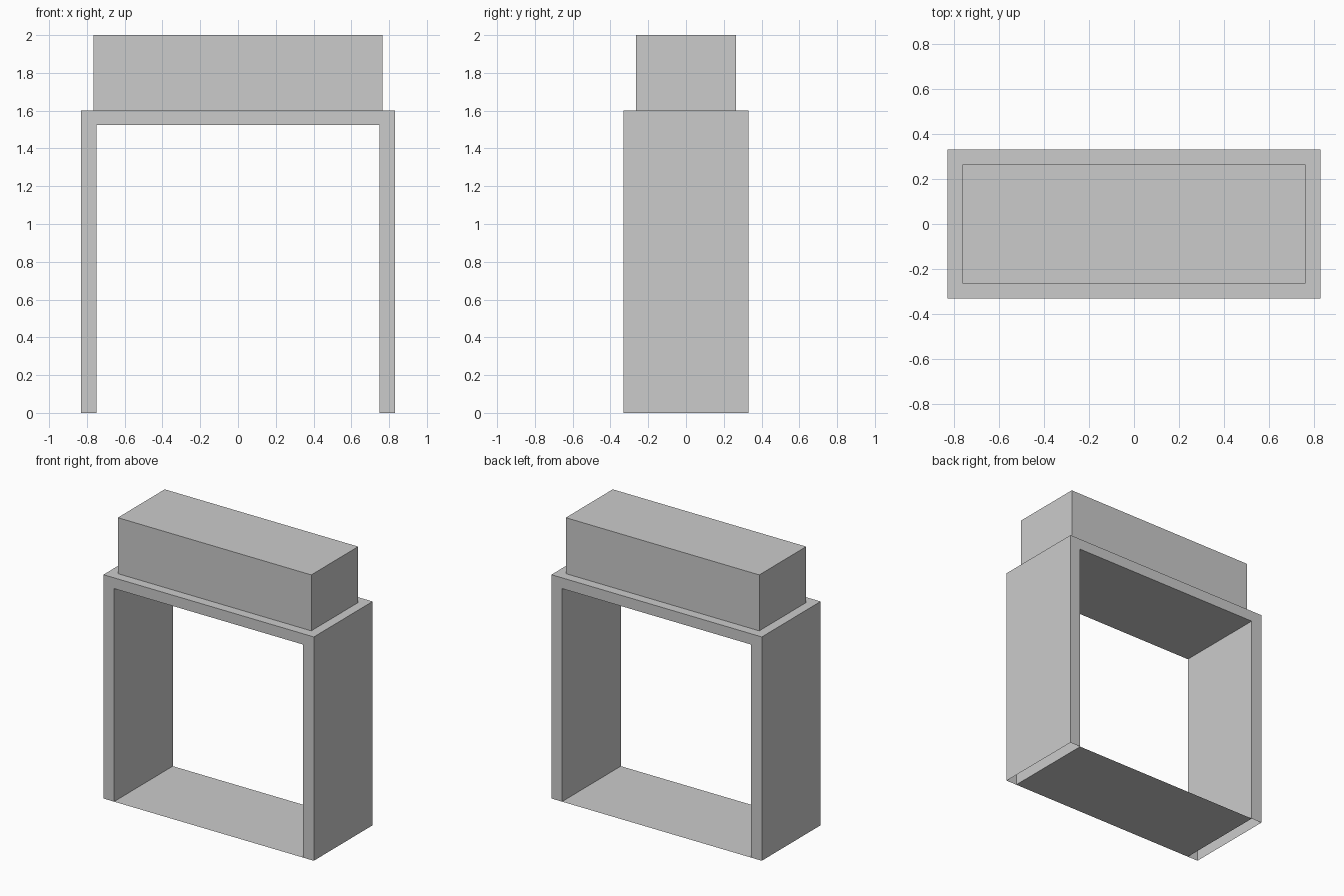
import bpy, bmesh
from mathutils import Vector

if "Cube" in bpy.data.objects:
    bpy.data.objects.remove(bpy.data.objects["Cube"])

HALF_W, HALF_D = 0.832, 0.332      # outer half width and depth
OPEN_W, OPEN_H = 0.748, 1.523      # opening half width and height
SHELF, TOP, INSET = 1.6, 2.0, 0.067


def add_object(name, bm):
    mesh = bpy.data.meshes.new(name)
    bm.to_mesh(mesh)
    bm.free()
    obj = bpy.data.objects.new(name, mesh)
    bpy.context.collection.objects.link(obj)
    return obj


# Surround: arch profile pulled from front to back
bm = bmesh.new()
half = [(HALF_W, SHELF), (HALF_W, 0), (OPEN_W, 0), (OPEN_W, OPEN_H)]
profile = half + [(-x, z) for x, z in reversed(half)]
front = bm.faces.new([bm.verts.new((x, -HALF_D, z)) for x, z in profile])
ext = bmesh.ops.extrude_face_region(bm, geom=[front])
bmesh.ops.translate(bm, vec=(0, 2 * HALF_D, 0),
                    verts=[g for g in ext["geom"] if isinstance(g, bmesh.types.BMVert)])
bmesh.ops.recalc_face_normals(bm, faces=bm.faces[:])

# Upper block: inset the shelf and raise it
shelf = max(bm.faces, key=lambda f: f.calc_center_median().z)
bmesh.ops.inset_region(bm, faces=[shelf], thickness=INSET, use_even_offset=True)
raised = bmesh.ops.extrude_discrete_faces(bm, faces=[shelf])["faces"][0]
bmesh.ops.translate(bm, vec=(0, 0, TOP - SHELF), verts=raised.verts[:])

# Leg undersides are open
undersides = [f for f in bm.faces if all(abs(v.co.z) < 1e-5 for v in f.verts)]
bmesh.ops.delete(bm, geom=undersides, context="FACES_ONLY")
add_object("fireplace_surround", bm)

# Floor: single sheet across the opening
bm = bmesh.new()
bmesh.ops.create_grid(bm, x_segments=1, y_segments=1, size=1)
bmesh.ops.scale(bm, vec=Vector((OPEN_W, HALF_D, 1)), verts=bm.verts[:])
add_object("opening_floor", bm)
